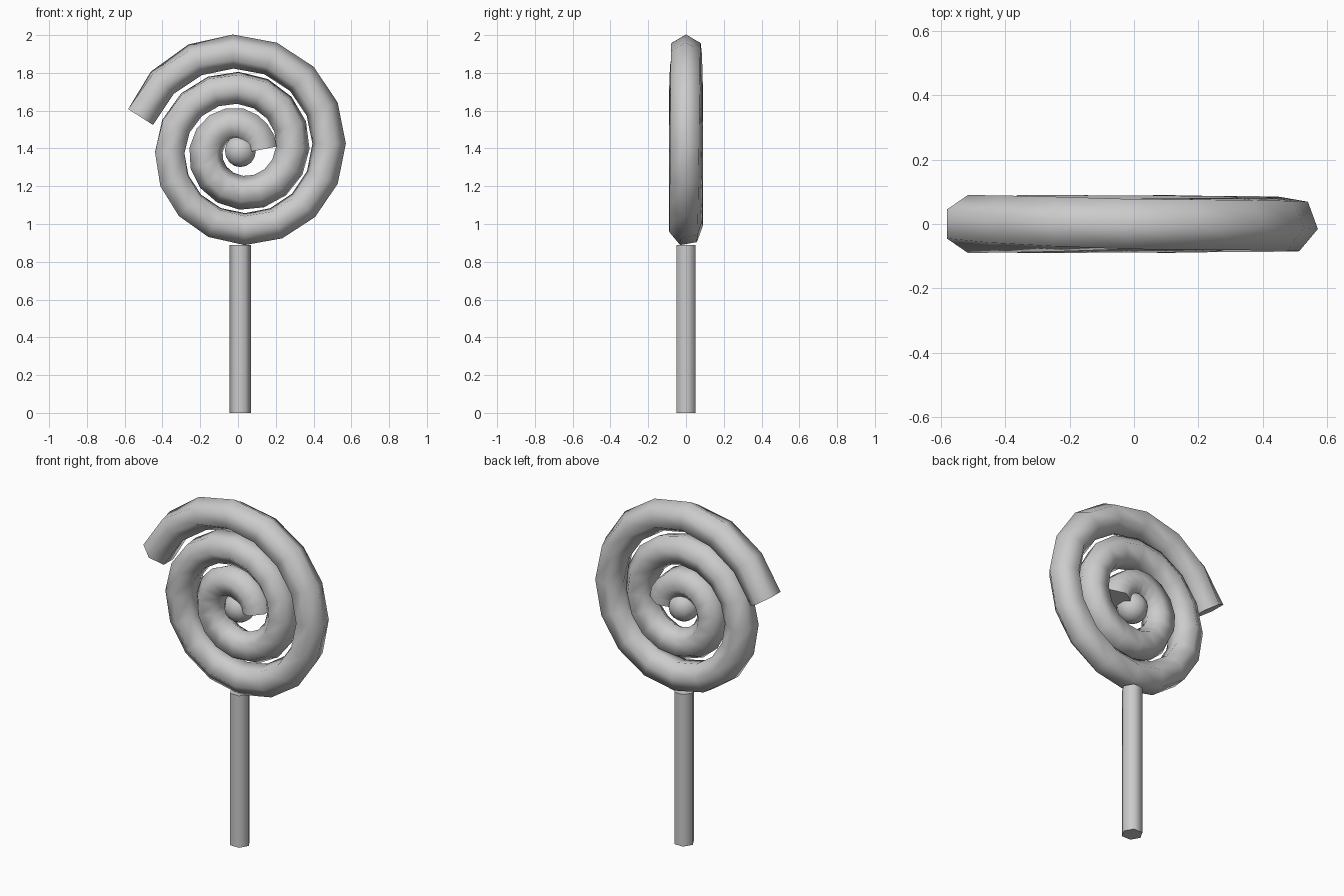
import bpy, bmesh
from math import sin, cos, radians, pi
from mathutils import Vector

if "Cube" in bpy.data.objects:
    bpy.data.objects.remove(bpy.data.objects["Cube"])

CX, CZ = 0.0125, 1.395      # spiral centre
TUBE_R, SIDES, SEGS = 0.09, 6, 39
SWEEP = radians(882)


def smooth(obj, angle):
    bpy.ops.object.select_all(action='DESELECT')
    obj.select_set(True)
    bpy.context.view_layer.objects.active = obj
    bpy.ops.object.shade_smooth_by_angle(angle=radians(angle))


def spiral_point(i):
    a = SWEEP * i / SEGS
    r = max(0.115, 0.085 + 0.192 * a / (2 * pi))
    return Vector((CX + r * cos(a), 0, CZ + r * sin(a)))


# candy spiral: six-sided tube swept along a flat spiral
points = [spiral_point(i) for i in range(SEGS + 1)]
bm = bmesh.new()
rings = []
for i, p in enumerate(points):
    tangent = (points[min(i + 1, SEGS)] - points[max(i - 1, 0)]).normalized()
    out = Vector((tangent.z, 0, -tangent.x))
    # slow roll along the tube, squared off at the outer end
    k = i - (SEGS - 3)
    roll = radians(2.5 * k if k < 0 else 10 * k)
    ring = []
    for j in range(SIDES):
        a = roll + 2 * pi * j / SIDES
        ring.append(bm.verts.new(p + TUBE_R * (cos(a) * out + sin(a) * Vector((0, 1, 0)))))
    rings.append(ring)
for r0, r1 in zip(rings, rings[1:]):
    for j in range(SIDES):
        n = (j + 1) % SIDES
        bm.faces.new((r0[j], r0[n], r1[n], r1[j]))
bm.faces.new(rings[0])
bm.faces.new(rings[-1])
bmesh.ops.recalc_face_normals(bm, faces=bm.faces[:])
mesh = bpy.data.meshes.new("candy_spiral")
bm.to_mesh(mesh)
bm.free()
spiral = bpy.data.objects.new("candy_spiral", mesh)
bpy.context.collection.objects.link(spiral)
smooth(spiral, 65)

# round candy centre
bpy.ops.mesh.primitive_uv_sphere_add(segments=10, ring_count=8, radius=0.086,
                                     location=(CX, 0, 1.387))
core = bpy.context.object
core.name = "candy_centre"
smooth(core, 65)

# six-sided stick, corners pointing left and right
bpy.ops.mesh.primitive_cylinder_add(vertices=6, radius=0.0575, depth=0.89,
                                    location=(CX, 0, 0.445), rotation=(0, 0, radians(30)))
stick = bpy.context.object
stick.name = "stick"
smooth(stick, 65)
